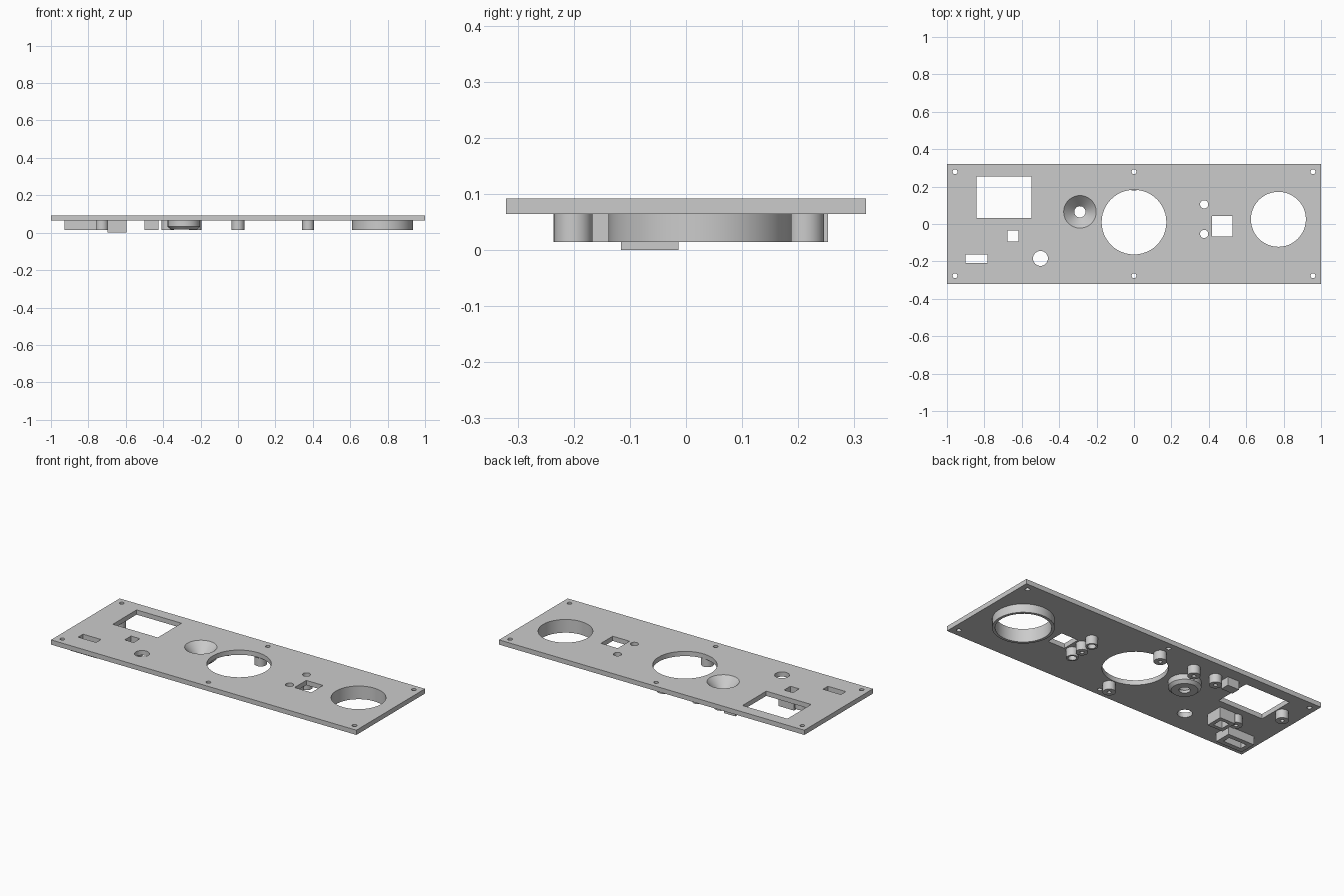
import bpy, bmesh, math
from mathutils import Matrix, Vector

if "Cube" in bpy.data.objects:
    bpy.data.objects.remove(bpy.data.objects["Cube"])

TOP, UNDER, TIP = 0.094, 0.066, 0.016   # plate top, plate underside, boss ends

grey = bpy.data.materials.new("light_grey")
grey.use_nodes = True
grey.diffuse_color = (0.6, 0.6, 0.6, 1)
grey.node_tree.nodes["Principled BSDF"].inputs["Base Color"].default_value = (0.6, 0.6, 0.6, 1)


def finish(name, bm):
    bmesh.ops.recalc_face_normals(bm, faces=bm.faces)
    mesh = bpy.data.meshes.new(name)
    bm.to_mesh(mesh)
    bm.free()
    obj = bpy.data.objects.new(name, mesh)
    bpy.context.collection.objects.link(obj)
    mesh.materials.append(grey)
    return obj


def smooth(obj):
    bpy.ops.object.select_all(action="DESELECT")
    obj.select_set(True)
    bpy.context.view_layer.objects.active = obj
    bpy.ops.object.shade_smooth_by_angle(angle=math.radians(30))


def add_box(bm, x0, x1, y0, y1, z0, z1):
    size = Matrix.Diagonal((x1 - x0, y1 - y0, z1 - z0, 1))
    centre = Matrix.Translation(((x0 + x1) / 2, (y0 + y1) / 2, (z0 + z1) / 2))
    bmesh.ops.create_cube(bm, size=1, matrix=centre @ size)


def add_drill(bm, x, y, r, segments):
    bmesh.ops.create_cone(bm, cap_ends=True, segments=segments, radius1=r, radius2=r,
                          depth=0.2, matrix=Matrix.Translation((x, y, TOP)))


def lathe(name, x, y, profile, segments=48):
    """Spin a (radius, z) profile around a vertical axis."""
    bm = bmesh.new()
    rings = []
    for r, z in profile:
        rings.append([bm.verts.new((x + r * math.cos(a), y + r * math.sin(a), z))
                      for a in (2 * math.pi * i / segments for i in range(segments))])
    for low, high in zip(rings, rings[1:]):
        for i in range(segments):
            j = (i + 1) % segments
            bm.faces.new((low[i], low[j], high[j], high[i]))
    obj = finish(name, bm)
    smooth(obj)
    return obj


def tube(name, x, y, inner, outer):
    lathe(name, x, y, [(inner, UNDER), (inner, TIP), (outer, TIP), (outer, UNDER)])


def frame(name, opening, wall, z0):
    """Rectangular collar hanging around an opening."""
    x0, x1, y0, y1 = opening
    bm = bmesh.new()
    rings = []
    for grow, z in ((0, UNDER), (0, z0), (wall, z0), (wall, UNDER)):
        rings.append([bm.verts.new((x, y, z)) for x, y in (
            (x0 - grow, y0 - grow), (x1 + grow, y0 - grow),
            (x1 + grow, y1 + grow), (x0 - grow, y1 + grow))])
    for a, b in zip(rings, rings[1:]):
        for i in range(4):
            j = (i + 1) % 4
            bm.faces.new((a[i], a[j], b[j], b[i]))
    finish(name, bm)


# Openings in the plate
screen = (-0.842, -0.548, 0.032, 0.254)
button = (-0.676, -0.618, -0.094, -0.035)
slot = (-0.901, -0.783, -0.209, -0.163)
window = (0.417, 0.527, -0.067, 0.043)
dial = (0.0, 0.01, 0.173)
port = (0.772, 0.025, 0.147)
dish = (-0.289, 0.065, 0.087)
jack = (-0.5, -0.184, 0.04)
lamps = [(0.375, 0.105, 0.022), (0.375, -0.053, 0.022)]
screws = [(x, y, 0.013) for x in (-0.957, 0, 0.957) for y in (-0.277, 0.279)]

# Faceplate with its cut openings
bm = bmesh.new()
add_box(bm, -1, 1, -0.321, 0.321, UNDER, TOP)
plate = finish("faceplate", bm)
bm = bmesh.new()
for opening in (screen, button, slot, window):
    add_box(bm, *opening, 0, 0.2)
for hole in [dial, port, dish, jack] + lamps + screws:
    add_drill(bm, *hole, 48)
cutter = finish("opening_cutter", bm)
cutter.hide_render = True
cut = plate.modifiers.new("openings", "BOOLEAN")
cut.operation = "DIFFERENCE"
cut.solver = "EXACT"
cut.object = cutter
bpy.context.view_layer.objects.active = plate
bpy.ops.object.modifier_apply(modifier=cut.name)
bpy.data.objects.remove(cutter)
smooth(plate)

# Collars around the round port and the lamp holes
tube("port_collar", *port, 0.163)
for i, lamp in enumerate(lamps):
    tube(f"lamp_collar_{i + 1}", *lamp, 0.032)

# Conical dish
x, y, r = dish
lathe("dish_cup", x, y, [(r, TOP), (0.03, 0.034), (0.03, 0.018), (0.07, 0.018),
                         (r, 0.034), (r, UNDER)])

# Collars around the button and slot
frame("button_collar", button, 0.022, 0.002)
frame("slot_collar", slot, 0.027, TIP)

# Screw standoffs with blind holes
standoffs = [(0, 0.212), (0, -0.201), (-0.229, 0.211), (-0.376, 0.211),
             (-0.88, 0.15), (-0.727, -0.042), (0.375, 0.026)]
for i, (x, y) in enumerate(standoffs):
    tube(f"standoff_{i + 1}", x, y, 0.011, 0.034 if x < 0.3 else 0.032)

# Screen support block
bm = bmesh.new()
add_box(bm, -0.5, -0.425, 0.2, 0.253, TIP, UNDER)
finish("screen_block", bm)

# Rest the lowest collar on the ground
for obj in bpy.context.collection.objects:
    if obj.type == "MESH" and grey.name in obj.data.materials:
        obj.location.z -= 0.002
